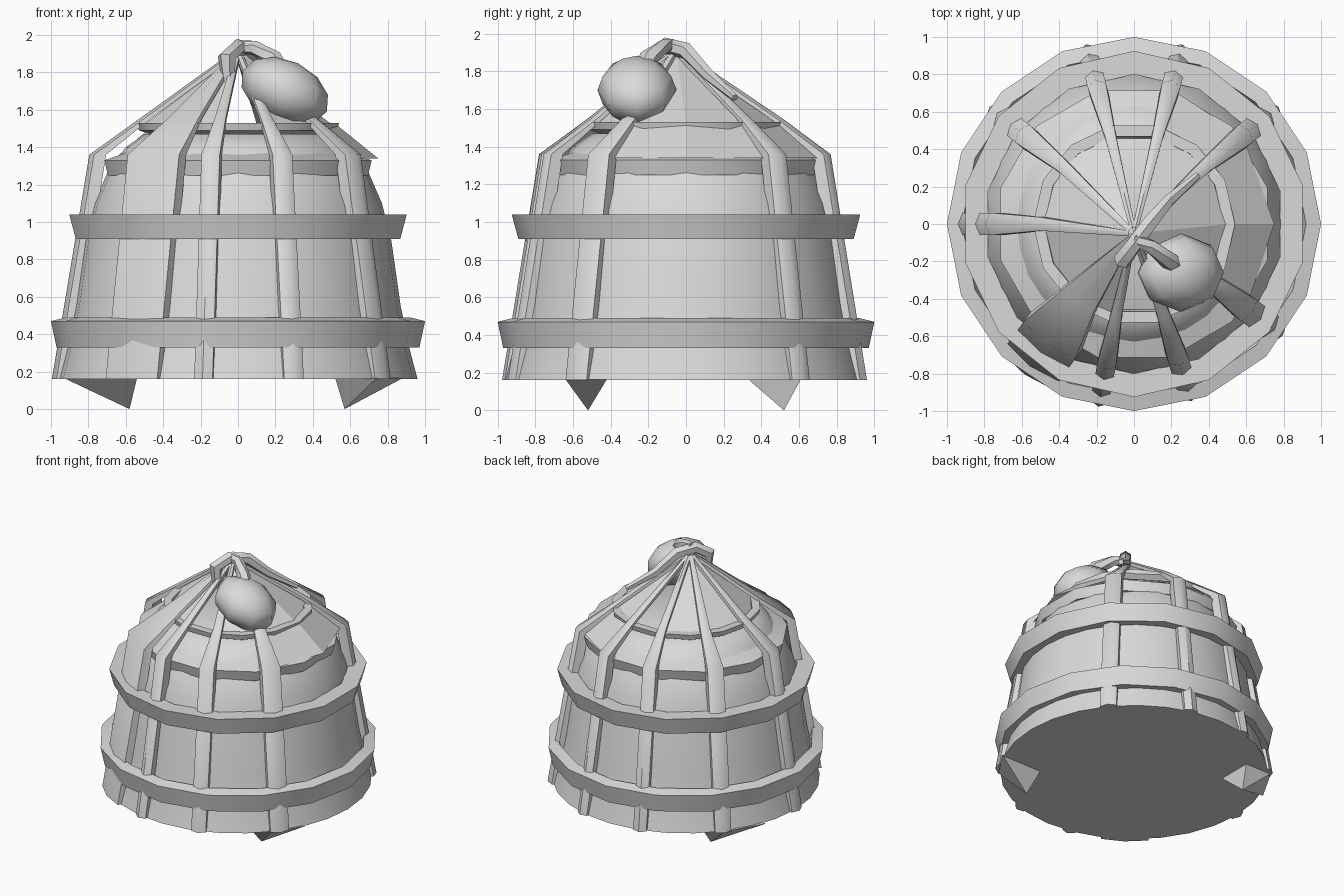
import bpy, bmesh, math
from mathutils import Matrix, Vector

if "Cube" in bpy.data.objects:
    bpy.data.objects.remove(bpy.data.objects["Cube"])

grey = bpy.data.materials.new("light_grey")
grey.diffuse_color = (0.7, 0.7, 0.7, 1)
grey.use_nodes = True
grey.node_tree.nodes["Principled BSDF"].inputs["Base Color"].default_value = grey.diffuse_color


def finish(name, bm, angle=40, fix=True):
    if fix:
        bmesh.ops.recalc_face_normals(bm, faces=bm.faces)
    me = bpy.data.meshes.new(name)
    bm.to_mesh(me)
    bm.free()
    me.materials.append(grey)
    me.shade_smooth()
    me.set_sharp_from_angle(angle=math.radians(angle))
    ob = bpy.data.objects.new(name, me)
    bpy.context.collection.objects.link(ob)
    return ob


def loft(bm, rings, closed_path=False):
    """Join rings of points (each ring closed) into a skin."""
    vs = [[bm.verts.new(p) for p in ring] for ring in rings]
    n = len(vs[0])
    pairs = list(zip(vs, vs[1:]))
    if closed_path:
        pairs.append((vs[-1], vs[0]))
    for a, b in pairs:
        for i in range(n):
            j = (i + 1) % n
            bm.faces.new((a[i], a[j], b[j], b[i]))
    if not closed_path:
        bm.faces.new(vs[0])
        bm.faces.new(vs[-1])


def polar(r, deg, z):
    a = math.radians(deg)
    return Vector((r * math.cos(a), r * math.sin(a), z))


def turned(name, profile, sides, closed=False, start=0):
    bm = bmesh.new()
    loft(bm, [[polar(r, start + 360 * i / sides, z) for i in range(sides)]
              for r, z in profile], closed)
    return finish(name, bm)


# domed shell with flat top and base
turned("dome_shell", [(0.96, 0.16), (0.915, 0.33), (0.87, 0.55), (0.82, 0.9),
                      (0.77, 1.1), (0.70, 1.26), (0.60, 1.40), (0.50, 1.47)], 28)

# horizontal hoops
turned("lower_hoop", [(0.97, 0.33), (1.0, 0.47), (0.92, 0.49), (0.88, 0.33)], 16, True)
turned("middle_hoop", [(0.89, 0.91), (0.925, 1.04), (0.80, 1.04), (0.80, 0.91)], 14, True,
       360 / 28)
turned("upper_hoop", [(0.72, 1.25), (0.74, 1.33), (0.62, 1.37), (0.62, 1.25)], 12, True, 15)
turned("top_hoop", [(0.53, 1.49), (0.54, 1.53), (0.48, 1.53), (0.47, 1.47)], 14, True)

# bent upright ribs that meet at the peak; one at the front left is wide
peak = Vector((0, -0.05, 1.9))
ribs = [(39, .06), (75, .05), (105, .05), (141, .06), (180, .06),
        (-126, .17), (-101, .05), (-72, .055), (-37, .07)]
for k, (ang, w) in enumerate(ribs):
    out, side = polar(1, ang, 0), polar(1, ang + 90, 0)
    rings = []
    # path rows: radius, height, half width, depth
    for r, z, hw, d in [(0.985, 0.16, w, .09), (0.785, 1.36, w, .08), (0.52, 1.55, w * .6, .05)]:
        c = out * r + Vector((0, 0, z))
        rings.append([c + side * hw - out * .015, c + out * .01, c - side * hw - out * .015,
                      c - side * hw - out * d, c + side * hw - out * d])
    c = peak + out * .03
    low = Vector((0, 0, .03))
    rings.append([c + side * .015, c + low / 3, c - side * .015,
                  c - side * .015 - low, c + side * .015 - low])
    bm = bmesh.new()
    loft(bm, rings)
    finish("rib_%d" % k, bm, 50)

# sloping roof panels between ribs, open at the front and the back
bm = bmesh.new()
for a, b in [(0, 39), (39, 75), (105, 141), (141, 180), (180, 234), (234, 259), (288, 323),
             (323, 360)]:
    m = (a + b) / 2
    bm.faces.new([bm.verts.new(p) for p in
                  (polar(.51, a, 1.515), polar(.52, m, 1.515), polar(.51, b, 1.515), peak)])
finish("roof_panels", bm, 30, False)

# eaves that carry the right-hand panels out to the bend of the ribs
bm = bmesh.new()
for a, b in [(-37, 0), (0, 39), (39, 75)]:
    bm.faces.new([bm.verts.new(p) for p in
                  (polar(.75, a, 1.34), polar(.75, b, 1.34),
                   polar(.52, b, 1.525), polar(.52, a, 1.525))])
finish("eaves", bm, 30, False)

# two pointed feet on opposite sides
for name, tip, base in [
    ("front_foot", (0.57, -0.52, 0), [(.52, -.64), (.52, -.42), (.88, -.42), (.74, -.64)]),
    ("back_foot", (-0.58, 0.52, 0), [(-.54, .61), (-.54, .33), (-.93, .33), (-.77, .61)]),
]:
    bm = bmesh.new()
    top = [bm.verts.new((x, y, .165)) for x, y in base]
    t = bm.verts.new(tip)
    bm.faces.new(top)
    for i in range(4):
        bm.faces.new((top[i], top[(i + 1) % 4], t))
    finish(name, bm)


def strand(name, pts):
    """Six-sided tapered tube; each point is x, y, z, radius."""
    bm = bmesh.new()
    rings = []
    for i, p in enumerate(pts):
        a, b = pts[max(i - 1, 0)], pts[min(i + 1, len(pts) - 1)]
        d = Vector(b[:3]) - Vector(a[:3])
        u = d.cross(Vector((1, -1, 0.1))).normalized()
        v = d.cross(u).normalized()
        rings.append([Vector(p[:3]) + p[3] * (u * math.cos(q * math.pi / 3)
                      + v * math.sin(q * math.pi / 3)) for q in range(6)])
    loft(bm, rings)
    finish(name, bm, 50)


# knotted stem on the peak
strand("stem", [(.34, .26, 1.66, .02), (.18, .12, 1.78, .035), (.08, 0, 1.91, .045),
                (.0, -.11, 1.935, .045), (-.06, -.19, 1.88, .05), (-.05, -.19, 1.72, .03)])
strand("hanging_stem", [(0, -.08, 1.94, .035), (.09, -.12, 1.93, .04), (.19, -.2, 1.87, .05),
                        (.25, -.25, 1.76, .05)])

# hanging bud
bm = bmesh.new()
bmesh.ops.create_uvsphere(bm, u_segments=8, v_segments=6, radius=1)
bm.transform(Matrix.Translation((0.25, -0.26, 1.70)) @ Matrix.Rotation(0.45, 4, 'Y')
             @ Matrix.Diagonal((0.25, 0.21, 0.165, 1)))
finish("bud", bm, 60)
